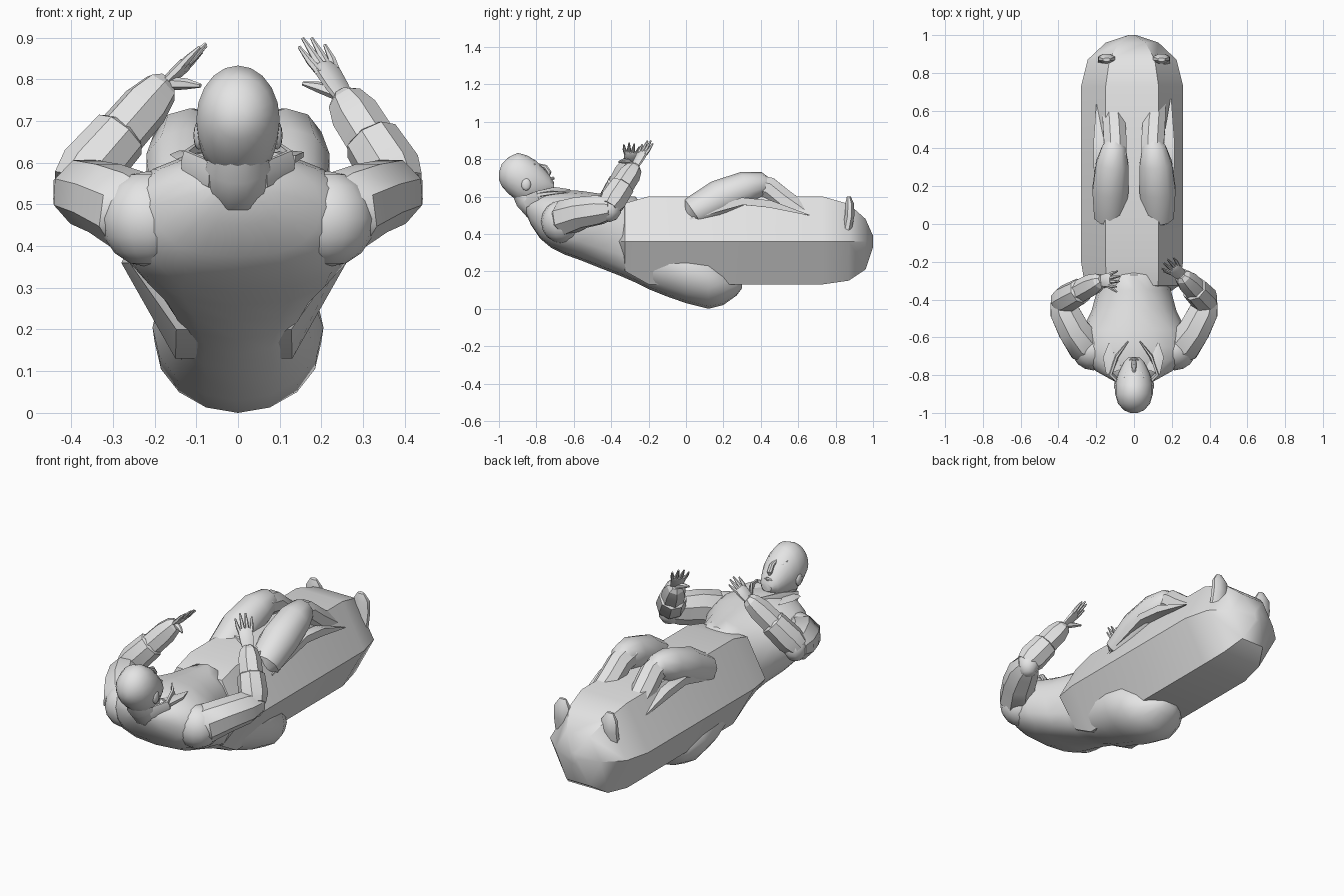
import bpy, bmesh, math
from mathutils import Vector

if "Cube" in bpy.data.objects:
    bpy.data.objects.remove(bpy.data.objects["Cube"])

grey = bpy.data.materials.new("pale grey")
grey.diffuse_color = (0.78, 0.78, 0.78, 1)
grey.use_nodes = True
grey.node_tree.nodes["Principled BSDF"].inputs["Base Color"].default_value = grey.diffuse_color


def finish(name, bm, angle=40):
    bmesh.ops.recalc_face_normals(bm, faces=bm.faces)
    me = bpy.data.meshes.new(name)
    bm.to_mesh(me)
    bm.free()
    me.materials.append(grey)
    ob = bpy.data.objects.new(name, me)
    bpy.context.collection.objects.link(ob)
    bpy.ops.object.select_all(action='DESELECT')
    ob.select_set(True)
    bpy.context.view_layer.objects.active = ob
    bpy.ops.object.shade_smooth_by_angle(angle=math.radians(angle))
    return ob


def skin(name, rings, angle=40):
    """Bridge rings of points and cap both ends."""
    bm = bmesh.new()
    loops = [[bm.verts.new(p) for p in r] for r in rings]
    n = len(loops[0])
    for a, b in zip(loops, loops[1:]):
        for i in range(n):
            bm.faces.new((a[i], a[(i + 1) % n], b[(i + 1) % n], b[i]))
    bm.faces.new(loops[0])
    bm.faces.new(loops[-1])
    return finish(name, bm, angle)


def body(name, sections, n, boxy=1.0):
    """Oval sections along y: (y, low z, high z, half width), boxier underneath."""
    rings = []
    for y, lo, hi, w in sections:
        ring = []
        for i in range(n):
            c, s = math.cos(2 * math.pi * i / n), math.sin(2 * math.pi * i / n)
            if s < 0 and y < -.1:
                c = math.copysign(abs(c) ** boxy, c)
                s = -abs(s) ** boxy
            ring.append((w * c, y, (lo + hi) / 2 + (hi - lo) / 2 * s))
        rings.append(ring)
    return skin(name, rings)


def limb(name, path, n=8, flat=1.0, side=(1, 0, 0), angle=40):
    """Tube through (x, y, z, radius) points, optionally flattened."""
    pts = [Vector(p[:3]) for p in path]
    rings = []
    for i, p in enumerate(pts):
        d = (pts[min(i + 1, len(pts) - 1)] - pts[max(i - 1, 0)]).normalized()
        u = Vector(side)
        u = (u - d * u.dot(d)).normalized()
        v = d.cross(u)
        rings.append([p + path[i][3] * (u * math.cos(t) + v * math.sin(t) * flat)
                      for t in [2 * math.pi * (k + .5) / n for k in range(n)]])
    return skin(name, rings, angle)


def ball(name, loc, size, seg=16):
    bm = bmesh.new()
    bmesh.ops.create_uvsphere(bm, u_segments=seg, v_segments=seg // 2, radius=1)
    for v in bm.verts:
        v.co = Vector(v.co[i] * size[i] + loc[i] for i in range(3))
    return finish(name, bm)


# Six-sided pod: y, top z, bottom z, half width at middle, half width at top
pod = []
for y, top, bot, w, wt in [(-.36, .43, .28, .2, .13), (-.325, .565, .2, .25, .138),
                           (-.2, .6, .13, .27, .14), (.73, .6, .13, .27, .14),
                           (.87, .56, .15, .235, .12), (.96, .48, .21, .14, .07),
                           (1, .39, .33, .02, .01)]:
    c = -.01
    pod.append([(c - w, y, .36), (c - wt, y, top), (c + wt, y, top),
                (c + w, y, .36), (c + wt, y, bot), (c - wt, y, bot)])
skin("pod", pod, 35)

# Reclining torso from neck to seat
body("torso", [(-.86, .52, .57, .05), (-.83, .45, .6, .11), (-.78, .375, .62, .2),
               (-.72, .325, .63, .265), (-.65, .29, .635, .29), (-.56, .258, .63, .275),
               (-.46, .218, .615, .225), (-.35, .175, .605, .195), (-.27, .14, .6, .17),
               (-.2, .105, .5, .18), (-.1, .065, .42, .19), (0, .03, .38, .205),
               (.12, 0, .34, .2), (.2, .02, .26, .16), (.27, .07, .18, .09),
               (.3, .11, .15, .04)], 16, .8)

# Head, neck and face
body("head", [(-1, .69, .73, .02), (-.985, .655, .775, .055), (-.95, .615, .81, .085),
              (-.9, .575, .833, .1), (-.85, .555, .82, .1), (-.8, .57, .79, .088),
              (-.76, .585, .75, .07), (-.73, .6, .715, .054), (-.705, .63, .675, .03)], 20)
limb("neck", [(0, -.88, .655, .065), (0, -.845, .6, .08), (0, -.8, .56, .09),
              (0, -.74, .53, .08)], 12)
limb("nose", [(0, -.79, .77, .008), (0, -.752, .758, .014), (0, -.732, .728, .015),
              (0, -.735, .71, .008)], 8)
limb("lips", [(-.025, -.722, .69, .004), (0, -.712, .697, .01), (.025, -.722, .69, .004)],
     6, side=(0, 1, 0))

for s, label in ((-1, "left"), (1, "right")):
    ball(label + "_ear", (s * .094, -.855, .665), (.013, .026, .034), 12)
    ball(label + "_eye", (s * .034, -.795, .757), (.017, .014, .012), 12)
    limb(label + "_brow", [(s * .015, -.797, .777, .006), (s * .055, -.812, .77, .006)],
         6, side=(0, 1, 0))
    # Collar and pointed lapel
    limb(label + "_collar", [(s * .06, -.86, .57, .035), (s * .125, -.79, .6, .035),
                             (s * .09, -.7, .625, .03), (s * .03, -.62, .63, .01)],
         6, .35, (0, 0, 1))
    limb(label + "_lapel", [(s * .1, -.78, .61, .05), (s * .13, -.7, .62, .035),
                            (s * .13, -.63, .62, .004)], 5, .3)
    # Rounded shoulder, upper arm and bent elbow
    ball(label + "_shoulder", (s * .215, -.665, .465), (.115, .11, .115), 16)
    limb(label + "_upper_arm", [(s * .2, -.69, .48, .06), (s * .26, -.645, .485, .1),
                                (s * .32, -.56, .515, .09), (s * .37, -.46, .53, .083),
                                (s * .39, -.4, .535, .06)], 8, side=(0, 0, 1))
    ball(label + "_elbow", (s * .385, -.41, .535), (.06, .065, .072), 10)
    # Bent leg, sinking into the pod at both ends
    limb(label + "_thigh", [(s * .13, .02, .48, .04), (s * .13, .04, .515, .085),
                            (s * .125, .18, .59, .1), (s * .115, .32, .645, .09),
                            (s * .105, .41, .665, .065), (s * .1, .46, .655, .03)], 10)
    limb(label + "_shin", [(s * .1, .36, .66, .065), (s * .1, .44, .645, .065),
                           (s * .105, .52, .58, .065), (s * .14, .85, .36, .04)], 8)
    limb(label + "_trouser_fold", [(s * .19, .02, .48, .01), (s * .185, .3, .575, .04),
                                   (s * .185, .45, .56, .04), (s * .195, .66, .5, .004)],
         4, .7)
    # Upturned foot tip
    limb(label + "_foot", [(s * .145, .86, .42, .05), (s * .145, .875, .5, .05),
                           (s * .145, .875, .56, .047), (s * .145, .87, .6, .02)], 8, .55)


def forearm(label, elbow, wrist, tip, across, thumb):
    """Sleeve, wrist, palm, four fingers and a thumb."""
    e, w, t, a = Vector(elbow), Vector(wrist), Vector(tip), Vector(across).normalized()
    at = lambda f, r: (*e.lerp(w, f), r)
    limb(label + "_sleeve", [at(-.05, .06), at(.12, .076), at(.5, .07), at(.53, .058)], 8)
    limb(label + "_forearm", [at(.3, .063), at(.8, .06), at(.98, .045), at(1.05, .025)], 7,
         angle=25)
    h = t - w
    limb(label + "_palm", [(*(w - h * .1), .025), (*(w + h * .2), .036),
                           (*(w + h * .5), .04), (*(w + h * .56), .03)], 8, .4, a)
    for i, reach in enumerate((.88, 1, .98, .85)):
        k = i - 1.5
        limb(f"{label}_finger_{i + 1}",
             [(*(w + h * .45 + a * k * .018), .011),
              (*(w + h * .72 * reach + a * k * .024), .0095),
              (*(w + h * reach + a * k * .028), .004)], 6)
    b = Vector(thumb)
    limb(label + "_thumb", [(*(w + h * .05), .018), (*(w + h * .1).lerp(b, .6), .013),
                            (*b, .005)], 6)


forearm("left", (-.385, -.41, .55), (-.18, -.3, .785), (-.075, -.29, .885),
        (.1, 1, -.1), (-.09, -.36, .785))
forearm("right", (.385, -.41, .55), (.255, -.275, .755), (.165, -.195, .9),
        (1, 1, .15), (.155, -.25, .79))
